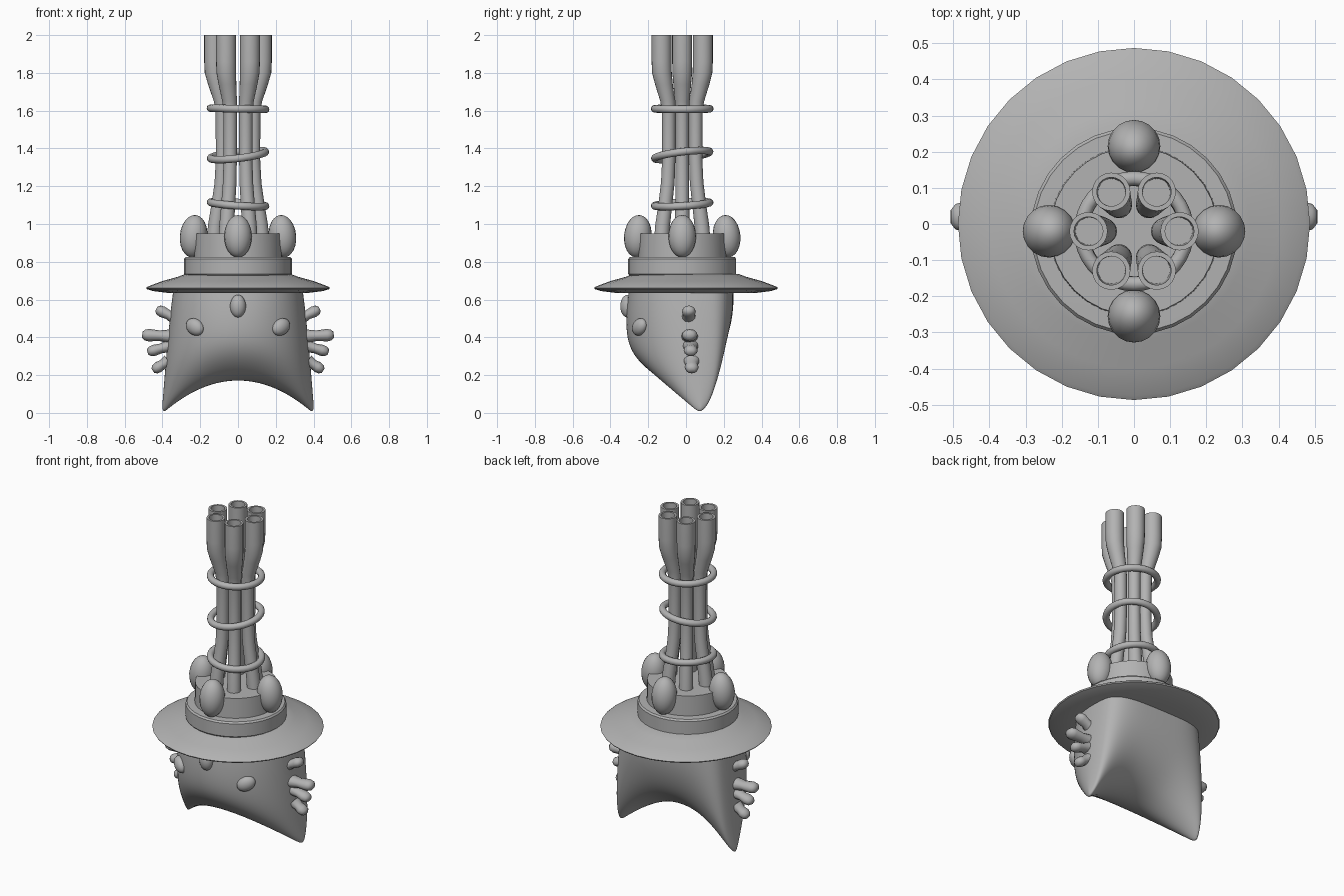
import bpy, bmesh, math
from mathutils import Vector

if "Cube" in bpy.data.objects:
    bpy.data.objects.remove(bpy.data.objects["Cube"])

CY = -0.02  # the crown and pipes sit slightly forward of the brim
mat = bpy.data.materials.new("plain grey")
mat.diffuse_color = (0.45, 0.45, 0.45, 1)
mat.use_nodes = True
mat.node_tree.nodes["Principled BSDF"].inputs["Base Color"].default_value = mat.diffuse_color


def finish(ob, angle=40):
    if not ob.data.materials:
        ob.data.materials.append(mat)
    bpy.ops.object.select_all(action='DESELECT')
    ob.select_set(True)
    bpy.context.view_layer.objects.active = ob
    bpy.ops.object.shade_smooth_by_angle(angle=math.radians(angle))
    return ob


def loft(name, rings, angle=40, cap=True, subsurf=0):
    """Join equal-length closed rings of points into a skin."""
    bm = bmesh.new()
    vr = [[bm.verts.new(p) for p in r] for r in rings]
    n = len(rings[0])
    for a, b in zip(vr, vr[1:]):
        for i in range(n):
            j = (i + 1) % n
            bm.faces.new((a[i], a[j], b[j], b[i]))
    if cap:
        bm.faces.new(vr[0])
        bm.faces.new(vr[-1])
    bmesh.ops.remove_doubles(bm, verts=bm.verts, dist=1e-5)
    bmesh.ops.recalc_face_normals(bm, faces=bm.faces)
    me = bpy.data.meshes.new(name)
    bm.to_mesh(me)
    bm.free()
    ob = bpy.data.objects.new(name, me)
    bpy.context.collection.objects.link(ob)
    finish(ob, angle)
    if subsurf:
        m = ob.modifiers.new("smooth", 'SUBSURF')
        m.levels = m.render_levels = subsurf
    return ob


def circle(x, y, z, r, n):
    return [(x + r * math.cos(2 * math.pi * i / n), y + r * math.sin(2 * math.pi * i / n), z)
            for i in range(n)]


def turned(name, profile, y=0.0, n=32):
    return loft(name, [circle(0, y, z, r, n) for r, z in profile], 35)


def blob(name, loc, scale, rot=(0, 0, 0)):
    bpy.ops.mesh.primitive_uv_sphere_add(segments=20, ring_count=12, radius=1,
                                         location=loc, rotation=rot)
    ob = bpy.context.object
    ob.name = name
    ob.scale = scale
    return finish(ob, 60)


# head: rounded front, flat back, closing on an arched seam with two low points
S = [0, .2, .4, .6, .75, .87, .95, 1]
FRONT = [1, 1.02, 1, .92, .75, .52, .3, 0]
BACK = [1, 1.05, 1.05, .98, .85, .65, .4, 0]
N = 32
rings = []
for s, ff, fb in zip(S, FRONT, BACK):
    ring = []
    for i in range(N):
        a = 2 * math.pi * i / N
        c, sn = round(math.cos(a), 6), round(math.sin(a), 6)
        e, depth = (0.5, 0.22 * fb) if sn > 0 else (0.9, 0.33 * ff)
        x_top = math.copysign(abs(c) ** e, c) * 0.34
        x_bot = 0.405 * c
        z_bot = 0.03 if abs(c) > 0.99 else 0.165 - 1.12 * x_bot ** 2
        y_bot = -0.05 + 0.13 * c * c
        k = s ** 0.8
        mid = 0.03 + (y_bot - 0.03) * s ** 1.5
        ring.append((x_top + (x_bot - x_top) * k,
                     mid + math.copysign(abs(sn) ** e, sn) * depth,
                     0.68 + (z_bot - 0.68) * s))
    rings.append(ring)
loft("head", rings, 180, cap=False, subsurf=2)

# eyes
blob("middle_eye", (0, -0.31, 0.565), (0.042, 0.038, 0.06))
for sx, side in ((-1, "left"), (1, "right")):
    blob(side + "_eye", (sx * 0.228, -0.245, 0.455), (0.056, 0.034, 0.043),
         (0, -sx * 0.5, sx * 0.6))

# finger-like knobs on both cheeks: base x, base z, tip x, tip z, y, radius
KNOBS = [(.33, .50, .41, .54, .015, .030), (.35, .405, .482, .412, .02, .033),
         (.36, .355, .455, .328, .025, .030), (.37, .275, .43, .237, .03, .030)]
for sx, side in ((-1, "left"), (1, "right")):
    for k, (x0, z0, x1, z1, y, r) in enumerate(KNOBS):
        p0, p1 = Vector((sx * x0, y, z0)), Vector((sx * x1, y, z1))
        d = (p1 - p0).normalized()
        u = Vector((0, 1, 0))
        v = d.cross(u)
        prof = [(p0, r * 1.15), (p0.lerp(p1, .5), r * .85), (p1 - d * .01, r),
                (p1 + d * .012, r * .85), (p1 + d * .025, r * .45)]
        loft(f"{side}_cheek_knob_{k + 1}",
             [[c + (u * 1.25 * math.cos(t * math.pi / 6) + v * math.sin(t * math.pi / 6)) * q
               for t in range(12)] for c, q in prof], 70)

# hat brim, band and crown
turned("brim", [(0.30, 0.635), (0.37, 0.635), (0.45, 0.645), (0.482, 0.655), (0.487, 0.662),
                (0.475, 0.670), (0.40, 0.698), (0.32, 0.720), (0.28, 0.735)])
turned("hat_band", [(0.25, 0.70), (0.278, 0.725), (0.286, 0.735), (0.286, 0.815),
                    (0.278, 0.825), (0.22, 0.827)], CY)
turned("crown", [(0.235, 0.80), (0.232, 0.95)], CY)

# eggs round the crown
for k, (dx, dy) in enumerate(((0.235, 0), (0, 0.235), (-0.235, 0), (0, -0.235))):
    blob(f"crown_egg_{k + 1}", (dx, CY + dy, 0.935), (0.073, 0.073, 0.113),
         (dy * 0.4, -dx * 0.4, 0))

# six hollow pipes: z, distance from the axis, radius
PIPE = [(.90, .128, .040), (1.0, .119, .039), (1.1, .104, .037), (1.22, .088, .036),
        (1.35, .082, .035), (1.6, .083, .036), (1.65, .089, .039), (1.74, .112, .047),
        (1.80, .124, .052), (1.86, .126, .053), (2.0, .126, .053), (2.0, .126, .040),
        (1.82, .124, .038)]
for k in range(6):
    a = k * math.pi / 3
    loft(f"pipe_{k + 1}", [circle(d * math.cos(a), CY + d * math.sin(a), z, r, 20)
                           for z, d, r in PIPE], 45)

# tie rings holding the pipes together
for k, (z, rx, ry) in enumerate(((1.105, .06, .07), (1.365, .12, -.12), (1.61, 0, .02))):
    bpy.ops.mesh.primitive_torus_add(major_segments=36, minor_segments=12, major_radius=0.146,
                                     minor_radius=0.02, location=(0, CY, z), rotation=(rx, ry, 0))
    bpy.context.object.name = f"tie_ring_{k + 1}"
    finish(bpy.context.object, 60)
